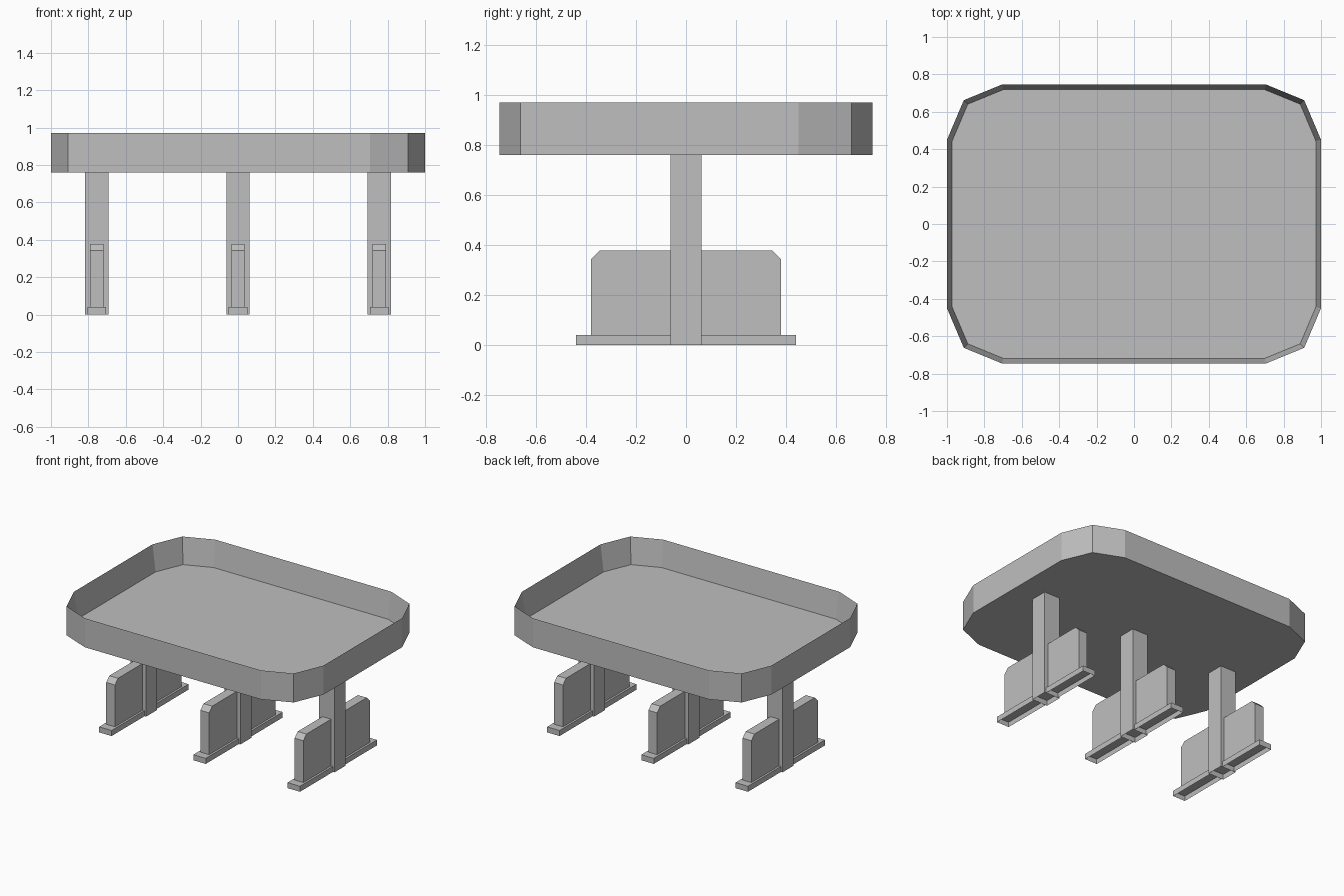
import bpy, bmesh

cube = bpy.data.objects.get("Cube")
if cube:
    bpy.data.objects.remove(cube, do_unlink=True)

grey = bpy.data.materials.new("plain grey")
grey.use_nodes = True
grey.diffuse_color = (0.52, 0.52, 0.52, 1)
grey.node_tree.nodes["Principled BSDF"].inputs["Base Color"].default_value = grey.diffuse_color


def finish(name, bm):
    bmesh.ops.recalc_face_normals(bm, faces=bm.faces)
    mesh = bpy.data.meshes.new(name)
    bm.to_mesh(mesh)
    bm.free()
    mesh.materials.append(grey)
    bpy.context.collection.objects.link(bpy.data.objects.new(name, mesh))


def prism(points, offset):
    """Extrude a closed outline of 3D points; returns bmesh, base face, end face."""
    bm = bmesh.new()
    base = bm.faces.new([bm.verts.new(p) for p in points])
    out = bmesh.ops.extrude_face_region(bm, geom=[base], use_keep_orig=True)["geom"]
    bmesh.ops.translate(bm, vec=offset, verts=[v for v in out if isinstance(v, bmesh.types.BMVert)])
    end = next(f for f in out if isinstance(f, bmesh.types.BMFace))
    bmesh.ops.recalc_face_normals(bm, faces=bm.faces)
    return bm, base, end


def recess(bm, face, rim, depth):
    """Sink a face into the solid, leaving a narrow rim."""
    bmesh.ops.inset_region(bm, faces=[face], thickness=rim, use_even_offset=True)
    bmesh.ops.translate(bm, vec=(0, 0, depth), verts=face.verts)


def rect(x, y0, y1, half, z):
    return [(x - half, y0, z), (x + half, y0, z), (x + half, y1, z), (x - half, y1, z)]


# Tray with chamfered corners and a raised wall
corner = [(1.0, 0.45), (0.91, 0.662), (0.705, 0.746)]
outline = corner + [(-x, y) for x, y in reversed(corner)]
outline += [(-x, -y) for x, y in outline]
bm, base, top = prism([(x, y, 0.76) for x, y in outline], (0, 0, 0.21))
recess(bm, top, 0.028, -0.19)
finish("tray", bm)

# Three supports: post, side fins and hollow feet
for label, x in (("right", -0.755), ("middle", 0), ("left", 0.755)):
    bm, base, top = prism(rect(x, -0.0625, 0.0625, 0.0625, 0), (0, 0, 0.76))
    recess(bm, base, 0.004, 0.035)
    finish(label + "_post", bm)
    for end, s in (("front", -1), ("back", 1)):
        bm, base, top = prism(rect(x, *sorted((s * 0.0625, s * 0.44)), 0.05, 0), (0, 0, 0.04))
        recess(bm, base, 0.004, 0.033)
        finish(f"{label}_{end}_foot", bm)
        profile = [(0.0625, 0.04), (0.38, 0.04), (0.38, 0.343), (0.345, 0.378), (0.0625, 0.378)]
        bm, base, top = prism([(x - 0.035, s * y, z) for y, z in profile], (0.07, 0, 0))
        finish(f"{label}_{end}_fin", bm)
